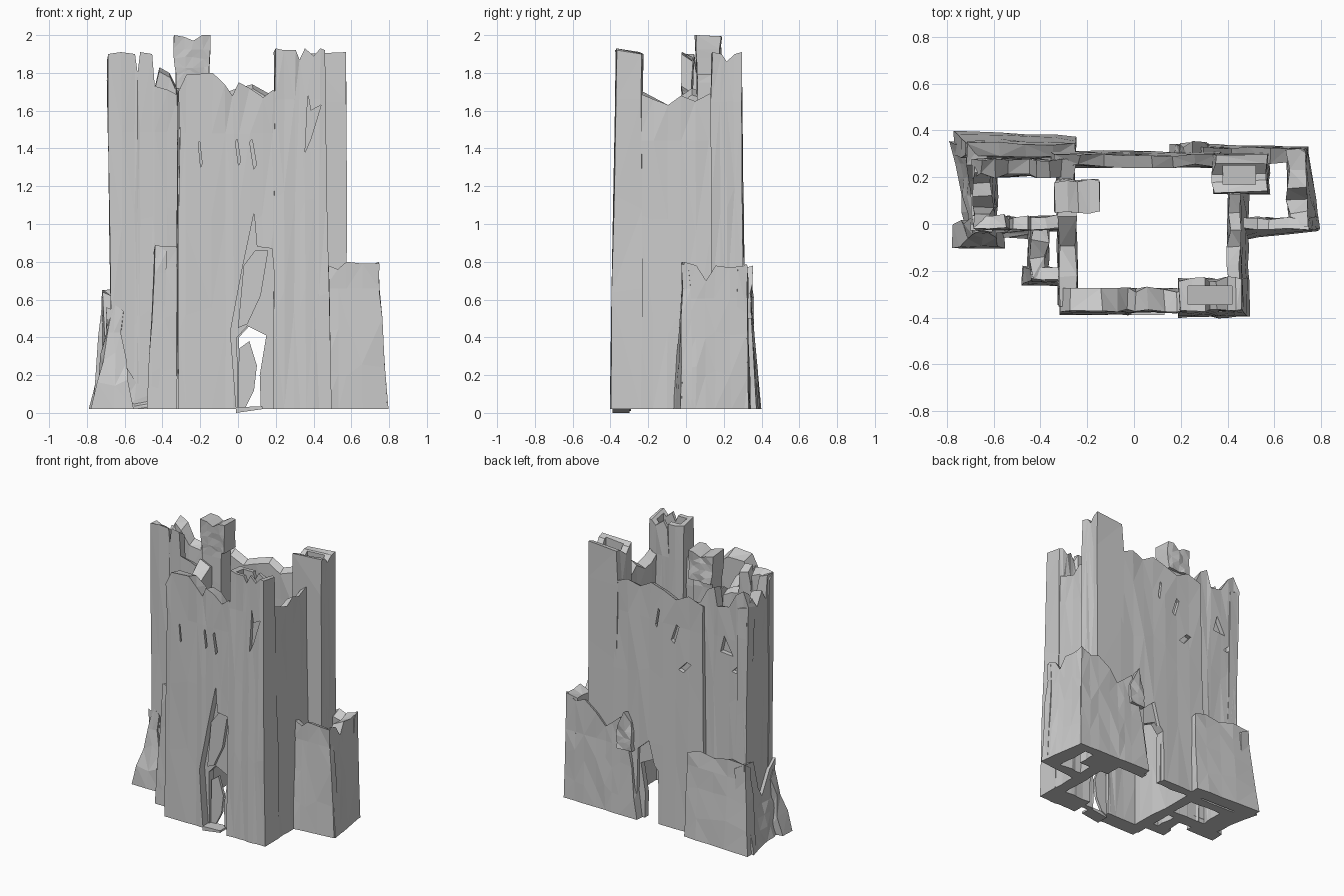
import bpy, bmesh, random
from mathutils import Vector

random.seed(7)
ROWS = (0, 0.3, 0.62, 0.9, 1)


def finish(name, bm):
    bmesh.ops.recalc_face_normals(bm, faces=bm.faces[:])
    me = bpy.data.meshes.new(name)
    bm.to_mesh(me)
    bm.free()
    ob = bpy.data.objects.new(name, me)
    bpy.context.collection.objects.link(ob)
    return ob


def wall(name, a, b, t, tops, flare=0.02, z0=0.02, jit=0.004, drop=0.02, ends=None):
    """Broken wall: a to b is the outer line, inside on its left; tops = (u, height).
    flare = base spread outwards (start, end), ends = base spread along the wall."""
    fa, fb = flare if isinstance(flare, tuple) else (flare, flare)
    ends = ends or (fa, fb)
    a, b = Vector((*a, 0)), Vector((*b, 0))
    d = (b - a).normalized()
    out = Vector((d.y, -d.x, 0))
    low = min(z for _, z in tops)
    bm = bmesh.new()
    grid = {}
    n, m = len(tops), len(ROWS)
    for i, (u, top) in enumerate(tops):
        along = -ends[0] if i == 0 else (ends[1] if i == n - 1 else 0)
        for j, f in enumerate(ROWS):
            for s in (0, 1):
                grow = (fa + (fb - fa) * u) * (1 - f)
                side = min(grow, 0) - t if s else grow
                k = jit * (1.6 if j == m - 1 else 1)
                p = a.lerp(b, u) + d * along * (1 - f) + out * side
                p += out * random.uniform(-k, k) * (1 + s) + d * random.uniform(-k, k)
                z = z0 + f * (low - 0.03 - z0)
                if j == m - 1:
                    z = top - s * random.uniform(drop, 2 * drop)
                elif 0 < j < 3:
                    z += random.uniform(-.06, .06) * (low - z0)
                grid[i, j, s] = bm.verts.new((p.x, p.y, z))

    def quad(*ks):
        bm.faces.new([grid[k] for k in ks])
    for i in range(n - 1):
        for s in (0, 1):
            for j in range(m - 1):
                quad((i, j, s), (i + 1, j, s), (i + 1, j + 1, s), (i, j + 1, s))
        for j in (0, m - 1):
            quad((i, j, 0), (i + 1, j, 0), (i + 1, j, 1), (i, j, 1))
    for i in (0, n - 1):
        for j in range(m - 1):
            quad((i, j, 0), (i, j + 1, 0), (i, j + 1, 1), (i, j, 1))
    bmesh.ops.triangulate(bm, faces=bm.faces[:])
    return finish(name, bm)


def prism(name, pts, y0, y1):
    """Front outline (x, z) pushed from y0 to y1."""
    bm = bmesh.new()
    f = bm.faces.new([bm.verts.new((x, y0, z)) for x, z in pts])
    r = bmesh.ops.extrude_face_region(bm, geom=[f])
    for v in r['geom']:
        if isinstance(v, bmesh.types.BMVert):
            v.co.y = y1
    return finish(name, bm)


def cut(ob, pts, y0, y1):
    c = prism("cutter", pts, y0, y1)
    c.hide_render = True
    mod = ob.modifiers.new("cut", 'BOOLEAN')
    mod.operation, mod.solver, mod.object = 'DIFFERENCE', 'EXACT', c
    bpy.context.view_layer.objects.active = ob
    bpy.ops.object.modifier_apply(modifier=mod.name)
    bpy.data.objects.remove(c)


def slit(x, z, w, h):
    return [(x - w, z + h * .8), (x - w * .3, z + h), (x + w, z - h * .7), (x + w * .2, z - h)]


# Main keep walls
front = wall("front_wall", (-.31, -.37), (.22, -.37), .09,
             [(0, 1.7), (.06, 1.79), (.32, 1.8), (.46, 1.74), (.54, 1.68), (.6, 1.75),
              (.7, 1.72), (.83, 1.67), (.93, 1.71), (1, 1.69)], .02, ends=(.005, .005))
wall("right_wall", (.455, -.3), (.455, .2), .05,
     [(0, 1.8), (.1, 1.69), (.25, 1.66), (.4, 1.63), (.55, 1.68), (.7, 1.65), (.85, 1.69), (1, 1.64)],
     .035, ends=(0, 0))
back = wall("back_wall", (.36, .295), (-.34, .295), .05,
            [(0, 1.68), (.15, 1.72), (.28, 1.69), (.4, 1.74), (.55, 1.71), (.7, 1.67), (.85, 1.72), (1, 1.68)])
wall("inner_left_wall", (-.325, .28), (-.315, -.35), .07,
     [(0, 1.7), (.2, 1.66), (.4, 1.72), (.6, 1.63), (.8, 1.7), (1, 1.72)], .01, ends=(0, 0))

# Tall front corner pier and rear corner turret, both with sunken tops
pier = wall("front_corner_pier", (.195, -.37), (.457, -.37), .135,
            [(0, 1.93), (.2, 1.92), (.4, 1.92), (.5, 1.87), (.62, 1.93), (.8, 1.89), (.9, 1.93), (1, 1.92)],
            .03, drop=.015, ends=(.005, .04))
cut(pier, [(.23, 2.1), (.42, 2.1), (.42, 1.78), (.23, 1.84)], -.345, -.265)
turret = wall("rear_corner_turret", (.57, .135), (.57, .295), .23,
              [(0, 1.91), (.3, 1.9), (.5, 1.86), (.75, 1.9), (1, 1.91)], .01, drop=.01)
cut(turret, [(.38, 2.1), (.52, 2.1), (.52, 1.8), (.38, 1.83)], .17, .25)

# Watch block on the inner wall
wall("watch_block", (-.34, .05), (-.145, .05), .13,
     [(0, 2.0), (.3, 1.99), (.5, 1.97), (.8, 2.0), (1, 2.0)], -.01, 1.79, .004, drop=.005)
wall("watch_block_stem", (-.33, .06), (-.18, .06), .11, [(0, 1.84), (.5, 1.84), (1, 1.84)], 0, 1.2)

# Left turret
wall("left_turret_front", (-.69, -.02), (-.32, -.02), .05,
     [(0, 1.9), (.2, 1.91), (.38, 1.9), (.42, 1.8), (.46, 1.91), (.64, 1.9), (.67, 1.73),
      (.85, 1.71), (1, 1.68)], .01, ends=(-.025, 0))
wall("left_turret_side", (-.685, .28), (-.685, -.015), .08,
     [(0, 1.75), (.2, 1.8), (.35, 1.72), (.55, 1.82), (.7, 1.74), (.8, 1.9), (1, 1.9)], -.02, ends=(0, 0))
tb = wall("left_turret_back", (-.3, .275), (-.69, .275), .07,
          [(0, 1.68), (.15, 1.8), (.3, 1.83), (.38, 1.7), (.6, 1.72), (.75, 1.82), (.9, 1.86), (1, 1.76)],
          .0, ends=(0, -.025))

# Low ruined annex on the right
wall("annex_front", (.46, -.02), (.745, -.02), .045,
     [(0, .79), (.25, .76), (.4, .8), (.7, .79), (1, .79)], (.05, .01), drop=.01, ends=(0, .045))
wall("annex_side", (.745, -.015), (.735, .32), .08,
     [(0, .8), (.2, .78), (.35, .7), (.5, .78), (.75, .77), (1, .78)], (.05, .01), ends=(.01, .01))
wall("annex_back", (.735, .325), (.24, .325), .055,
     [(0, .79), (.15, .74), (.3, .77), (.5, .7), (.65, .62), (.75, .66), (.88, .72), (1, .6)],
     (.005, .02), ends=(.01, .09))
wall("annex_back_rib", (.31, .34), (.2, .34), .06, [(0, .68), (.5, .78), (1, .7)], .005, .5, .01)

# Low ruins and buttresses on the left
wall("rear_left_slab", (-.25, .34), (-.72, .35), .06,
     [(0, .62), (.2, .65), (.45, .63), (.7, .66), (1, .65)], (.035, .05), ends=(0, .05))
wall("left_base", (-.71, .35), (-.685, -.03), .06,
     [(0, .65), (.25, .64), (.4, .42), (.6, .34), (.8, .5), (1, .56)], (.07, .03), jit=.01, ends=(0, .02))
wall("left_front_buttress", (-.69, -.04), (-.62, -.04), .05,
     [(0, .5), (.5, .57), (1, .54)], .07, jit=.01, ends=(.08, .06))
wall("left_front_footing", (-.66, -.03), (-.46, -.03), .05,
     [(0, .4), (.3, .25), (.6, .16), (1, .1)], .03, jit=.008)
wall("low_side_wall", (-.435, .0), (-.435, -.24), .06,
     [(0, .86), (.3, .88), (.6, .85), (1, .89)], .02, jit=.008)
wall("low_side_front", (-.44, -.235), (-.31, -.235), .05, [(0, .89), (.4, .88), (1, .88)], .03, ends=(.04, 0))

# Doorway through front and back, with the cracked recess above it
door = [(.0, -.1), (-.005, .4), (.05, .46), (.15, .41), (.115, .2), (.125, -.1)]
cut(front, [(.0, -.1), (-.04, .43), (.02, .75), (.085, 1.06), (.1, .88), (.18, .87), (.215, .45), (.18, -.1)],
    -.5, -.325)
cut(front, door, -.6, -.1)
cut(back, [(x + .01, z) for x, z in door], .1, .6)
cut(back, [(.0, -.1), (.0, .3), (.08, .6), (.17, .52), (.18, -.1)], .285, .5)

# Slits and broken holes
for x, z, w, h in ((-.2, 1.37, .01, .07), (0, 1.38, .014, .07), (.08, 1.37, .018, .08)):
    cut(front, slit(x, z, w, h), -.5, -.34)
cut(pier, [(.37, 1.69), (.355, 1.38), (.385, 1.45), (.44, 1.63), (.385, 1.6)], -.5, -.35)
for x, z, w, h in ((-.12, 1.42, .03, .07), (.02, 1.5, .015, .07), (-.2, 1.2, .05, .04)):
    cut(back, slit(x, z, w, h), .27, .5)
cut(tb, [(-.5, 1.5), (-.47, 1.38), (-.57, 1.37)], .245, .5)
cut(tb, slit(-.6, 1.28, .04, .03), .245, .5)

# Door shard, crack rubble and threshold
prism("door_shard", [(0, 0.01), (.005, .34), (.06, .38), (.1, .25), (.085, .12), (.04, .03)], -.31, -.29)
prism("crack_shard", [(.0, .45), (.03, .78), (.09, .86), (.16, .86), (.12, .62), (.05, .47)], -.35, -.32)
prism("threshold", [(-.01, .0), (-.01, .03), (.13, .035), (.13, .02)], -.39, -.3)
